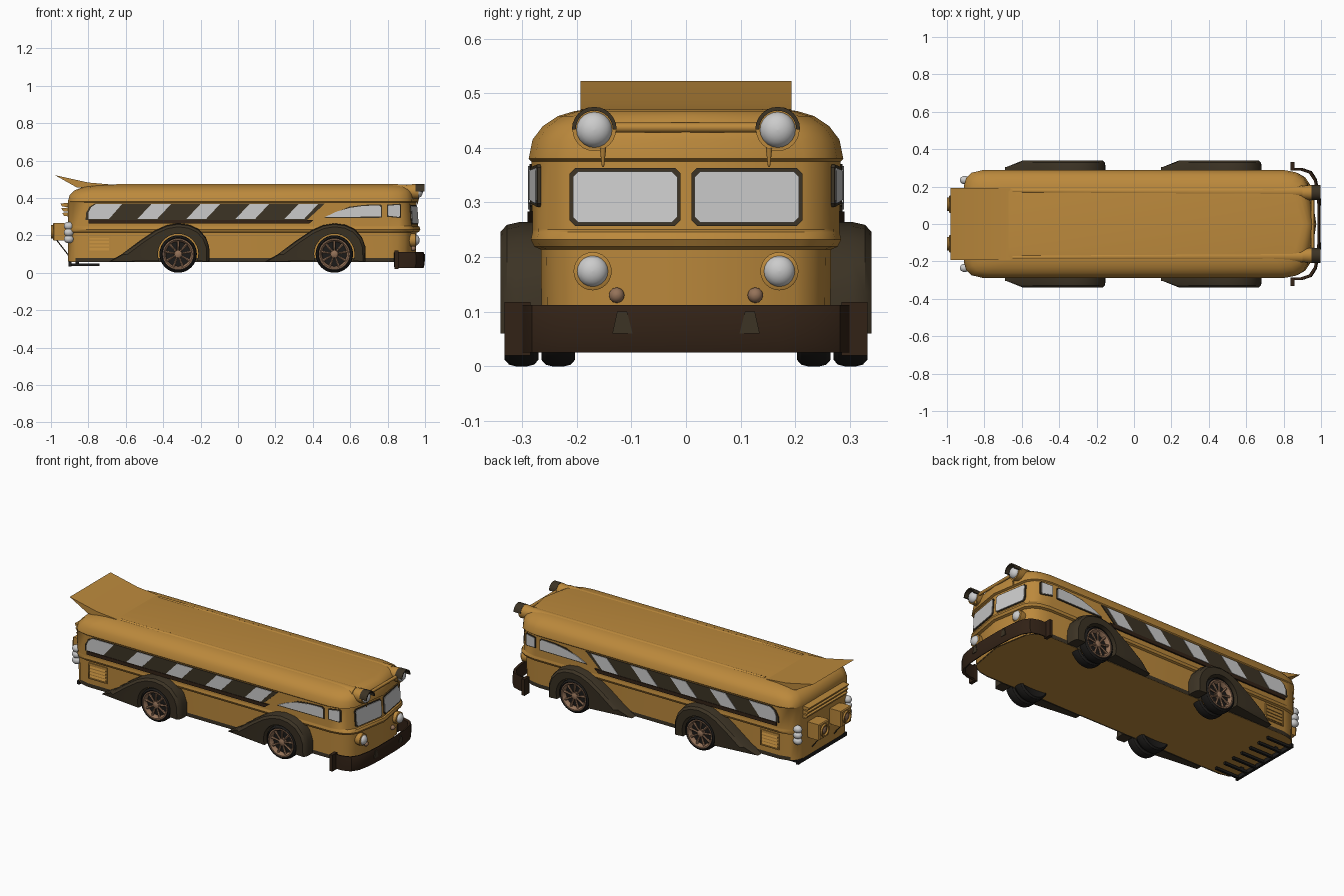
import bpy, bmesh
from math import sin, cos, pi, radians
from mathutils import Vector

if "Cube" in bpy.data.objects:
    bpy.data.objects.remove(bpy.data.objects["Cube"])


def material(name, rgb):
    m = bpy.data.materials.new(name)
    m.diffuse_color = (*rgb, 1)
    m.use_nodes = True
    m.node_tree.nodes["Principled BSDF"].inputs["Base Color"].default_value = m.diffuse_color
    return m


YELLOW = material("yellow_paint", (0.50, 0.25, 0.045))
OLIVE = material("dark_olive", (0.045, 0.033, 0.018))
BROWN = material("dark_brown", (0.032, 0.016, 0.008))
BLACK = material("rubber", (0.012, 0.011, 0.010))
COPPER = material("copper", (0.30, 0.17, 0.10))


# ---- geometry helpers: each returns (verts, faces) ----
def loft(rings, cap=True):
    n = len(rings[0])
    verts = [p for r in rings for p in r]
    faces = [(i * n + j, i * n + (j + 1) % n, (i + 1) * n + (j + 1) % n, (i + 1) * n + j)
             for i in range(len(rings) - 1) for j in range(n)]
    if cap:
        last = (len(rings) - 1) * n
        faces += [tuple(range(n)), tuple(range(last, last + n))]
    return verts, faces


def prism(pts, vec):
    return loft([pts, [tuple(Vector(p) + Vector(vec)) for p in pts]])


def box(x0, x1, y0, y1, z0, z1):
    return prism([(x0, y0, z0), (x1, y0, z0), (x1, y1, z0), (x0, y1, z0)], (0, 0, z1 - z0))


def lathe(c, axis, profile, n=24, a0=0.0, a1=2 * pi):
    """Revolve (radius, distance) pairs about the x or y axis through c."""
    rings = []
    for r, d in profile:
        ring = []
        for k in range(n):
            a = a0 + (a1 - a0) * k / n
            u, w = r * cos(a), r * sin(a)
            o = (d, u, w) if axis == 'x' else (u, d, w)
            ring.append((c[0] + o[0], c[1] + o[1], c[2] + o[2]))
        rings.append(ring)
    return loft(rings)


def dome(c, r, depth=1.0, axis='x', sign=1):
    return lathe(c, axis, [(r * cos(t * pi / 12) + 1e-4, sign * depth * r * sin(t * pi / 12))
                           for t in range(-6, 7)], 20)


def rod(a, b, ra, rb, n=12):
    a, b = Vector(a), Vector(b)
    q = (b - a).to_track_quat('Z', 'Y')
    return loft([[tuple(p + q @ Vector((r * cos(2 * pi * k / n), r * sin(2 * pi * k / n), 0)))
                  for k in range(n)] for p, r in ((a, ra), (b, rb))])


def join(*geos):
    verts, faces = [], []
    for v, f in geos:
        o = len(verts)
        verts += v
        faces += [tuple(i + o for i in q) for q in f]
    return verts, faces


def make(name, geo, mat=None, mirror=False):
    if mirror:
        geo = join(geo, ([(x, -y, z) for x, y, z in geo[0]], geo[1]))
    me = bpy.data.meshes.new(name)
    me.from_pydata(geo[0], [], geo[1])
    bm = bmesh.new()
    bm.from_mesh(me)
    bmesh.ops.recalc_face_normals(bm, faces=bm.faces)
    bm.to_mesh(me)
    bm.free()
    me.shade_smooth()
    me.set_sharp_from_angle(angle=radians(32))
    if mat:
        me.materials.append(mat)
    bpy.context.collection.objects.link(bpy.data.objects.new(name, me))


# ---- body: stacked plan outlines with a V nose and rounded rear corners ----
def outline(z, hw, xr, xf):
    half = [(xf - .035, .75 * hw), (xf - .06, .88 * hw), (xf - .1, .96 * hw), (xf - .16, hw),
            (xr + .1, hw), (xr + .04, .95 * hw), (xr + .012, .85 * hw), (xr, .7 * hw)]
    return ([(xf, 0, z)] + [(x, y, z) for x, y in half]
            + [(x, -y, z) for x, y in reversed(half)])


make("body", loft([outline(*l) for l in [
    (.06, .264, -.91, .95), (.214, .266, -.91, .955), (.219, .278, -.91, .968),
    (.232, .284, -.91, .975), (.246, .281, -.91, .97), (.25, .281, -.91, .962),
    (.375, .283, -.91, .953), (.38, .288, -.91, .965), (.415, .281, -.90, .962),
    (.44, .262, -.875, .955), (.458, .235, -.83, .94), (.467, .205, -.78, .925),
    (.471, .18, -.72, .90)]]), YELLOW)
make("skirt_trim", loft([outline(.058, .268, -.905, .945), outline(.08, .268, -.905, .945)], False), OLIVE)

# ---- side windows ----
Y = .279


def side(pts, out):
    def y(x):
        return Y if x <= .80 else Y - (x - .80) * .19
    return prism([(x, y(x), z) for x, z in pts], (0, out, 0))


make("window_band", side([(-.815, .283), (-.812, .32), (-.795, .352), (-.765, .37), (.465, .37),
                          (.37, .283)], .008), OLIVE, True)
make("band_sill", side([(-.80, .262), (.38, .262), (.405, .283), (-.80, .283)], .011), BROWN, True)
panes = [side([(-.80, .287), (-.69, .287), (-.62, .367), (-.76, .367), (-.786, .35), (-.80, .32)], .0105)]
for i in range(1, 5):
    x = -.80 + .262 * i
    panes.append(side([(x, .287), (x + .105, .287), (x + .18, .367), (x + .075, .367)], .0105))
make("side_panes", join(*panes), None, True)

front_panes = [[(.465, .298), (.53, .328), (.60, .347), (.67, .357), (.755, .36), (.765, .35), (.765, .3)],
               [(.803, .305), (.86, .298), (.866, .304), (.866, .358), (.86, .363), (.803, .358)]]
frames = []
for p in front_panes:
    cx, cz = sum(q[0] for q in p) / len(p), sum(q[1] for q in p) / len(p)
    frames.append(side([(x + (.006 if x > cx else -.006), z + (.006 if z > cz else -.006)) for x, z in p], .007))
make("front_window_frames", join(*frames), OLIVE, True)
make("front_side_panes", join(*[side(p, .009) for p in front_panes]), None, True)


# ---- windscreen ----
def screen(grow, out):
    y0, y1, z0, z1, c = .016 - grow, .207 + grow, .263 - grow, .357 + grow, .01
    p = [(y0 + c, z0), (y1 - c, z0), (y1, z0 + c), (y1, z1 - c), (y1 - c, z1), (y0 + c, z1), (y0, z1 - c), (y0, z0 + c)]
    return prism([(.955 - .035 * y / .212 - .07 * (z - .25), y, z) for y, z in p], (out, 0, 0))


make("windscreen_frame", screen(.006, .011), OLIVE, True)
make("windscreen", screen(0, .014), None, True)

# ---- roof rails with spotlights ----
make("roof_rail", join(rod((-.65, .178, .462), (.90, .172, .437), .012, .036, 20),
                       lathe((.90, .168, .434), 'x', [(.036, 0), (.040, .04), (.040, .065), (.033, .065)])), YELLOW, True)
make("spotlight_lens", dome((.962, .168, .433), .033, .8), None, True)
visor = []
for r in (.041, .034):
    visor.append([(cos(pi * k / 12) * r, sin(pi * k / 12) * r) for k in range(13)])
arc = visor[0] + visor[1][::-1]
make("spotlight_visor", prism([(.95, .168 + u, .434 + w) for u, w in arc], (.047, 0, 0)), OLIVE, True)
make("spotlight_drop", rod((.962, .152, .40), (.958, .152, .365), .006, .002), YELLOW, True)
make("brow_bar", rod((.955, -.135, .437), (.955, .135, .437), .009, .009), YELLOW)

# ---- headlamps and indicators ----
make("headlamp_ring", lathe((.90, .171, .174), 'x', [(.03, 0), (.035, .03), (.035, .05), (.029, .053)]), YELLOW, True)
make("headlamp_lens", dome((.948, .171, .174), .029, .8), None, True)
make("indicator", dome((.937, .127, .13), .014), COPPER, True)

# ---- wrap-around front bumper ----
path = [(.845, .30), (.90, .298), (.945, .282), (.972, .24), (.986, .17), (.992, .08)]
path += [(x, -y) for x, y in reversed(path)]
make("front_bumper", loft([[(x - .010, y * .96, .03), (x, y, .025), (x + .006, y, .045), (x + .006, y, .095),
                            (x, y, .112), (x - .010, y * .96, .108)] for x, y in path]), BROWN)
make("bumper_end", box(.838, .858, .285, .332, .02, .118), BROWN, True)
make("bumper_guard", prism([(.985, .098, .06), (.985, .135, .06), (.985, .126, .10), (.985, .108, .10)],
                           (.014, 0, 0)), OLIVE, True)

# ---- streamlined fenders ----
tail = [(-.37, .06), (-.30, .10), (-.20, .175), (-.12, .228), (-.06, .254), (0, .264), (.06, .256),
        (.11, .233), (.148, .19), (.166, .14), (.168, .06)]
arch = [(.108 * cos(radians(a)), .1 + .108 * sin(radians(a))) for a in range(-20, 201, 11)]


def fender(cx):
    rings = []
    for y, s in ((.25, 1), (.305, 1), (.328, .975), (.34, .91)):
        ring = [(cx + x * s, min(y, .305) if i == 0 else y, .06 + (z - .06) * s)
                for i, (x, z) in enumerate(tail)]
        rings.append(ring + [(cx + x, y, z) for x, z in arch])
    return loft(rings)


# ---- wheels: outer and inner tyres, spoked rims ----
for label, cx in (("front", .515), ("rear", -.32)):
    make(label + "_fenders", fender(cx), OLIVE, True)
    tyre = [(.03, .012), (.078, .006), (.088, 0), (.097, .008), (.1, .02), (.1, .042), (.097, .054), (.088, .062),
            (.08, .056), (.077, .035), (.02, .035)]
    make(label + "_tyres", join(lathe((cx, .27, .1), 'y', tyre, 32), lathe((cx, .203, .1), 'y', tyre, 32)), BLACK, True)
    parts = [lathe((cx, .27, .1), 'y', [(.066, .036), (.07, .054), (.076, .061), (.083, .061), (.084, .05)], 32),
             lathe((cx, .27, .1), 'y', [(.022, .034), (.020, .052), (.008, .057)], 16)]
    parts[0] = (parts[0][0], parts[0][1][:-2])
    for k in range(9):
        a = 2 * pi * k / 9 + pi / 2
        parts.append(rod((cx + .012 * cos(a), .318, .1 + .012 * sin(a)),
                         (cx + .073 * cos(a), .318, .1 + .073 * sin(a)), .005, .008, 6))
    make(label + "_rims", join(*parts), COPPER, True)

# ---- rear side vents ----
vent = [box(-.805, -.68, .26, .271, z, z + .005) for z in (.11, .2)]
vent += [box(x, x + .005, .26, .271, .11, .205) for x in (-.805, -.685)]
vent += [prism([(-.795, .262, z), (-.795, .27, z), (-.795, .262, z + .018)], (.105, 0, 0)) for z in (.12, .139, .158, .177)]
make("side_vent", join(*vent), YELLOW, True)

# ---- roof spoiler ----
make("spoiler", prism([(-.98, -.193, .522), (-.80, -.193, .482), (-.66, -.193, .470), (-.80, -.193, .455),
                       (-.86, -.193, .455)], (0, .386, 0)), YELLOW)

# ---- rear pods, louvres and tail lamps ----
make("exhaust_pod", join(
    loft([[(x, .105 + s * u, .218 + s * w) for u, w in ((-1, -1), (1, -1), (1, 1), (-1, 1))]
          for x, s in ((-.90, .043), (-.93, .047), (-.985, .047), (-.99, .042))]),
    lathe((-.985, .105, .218), 'x', [(.036, 0), (.036, -.015), (.028, -.015), (.026, 0)])), YELLOW, True)
make("exhaust_core", dome((-.99, .105, .218), .02, .4), COPPER, True)
make("rear_louvres", join(*[prism([(-.90, -.19, z), (-.93 - d, -.19, z + .004), (-.94 - d, -.19, z + .02),
                                   (-.90, -.19, z + .024)], (0, .38, 0))
                            for z, d in ((.30, 0), (.325, .005), (.35, .01))]), YELLOW)
make("tail_lamps", join(*[dome((-.905, .235, z), .022, 1.2) for z in (.18, .215, .25)]), None, True)
make("exhaust_stay", rod((-.97, .105, .175), (-.90, .105, .085), .003, .003), OLIVE, True)

# ---- rear under-rack ----
make("rear_rack", join(box(-.905, -.89, -.23, .23, .034, .056),
                       *[box(-.90, -.74, y / 100 - .007, y / 100 + .007, .036, .05) for y in range(-21, 22, 7)],
                       *[box(-.87, -.85, y / 100 - .005, y / 100 + .005, .045, .065) for y in (-14, 14)]), BLACK)
